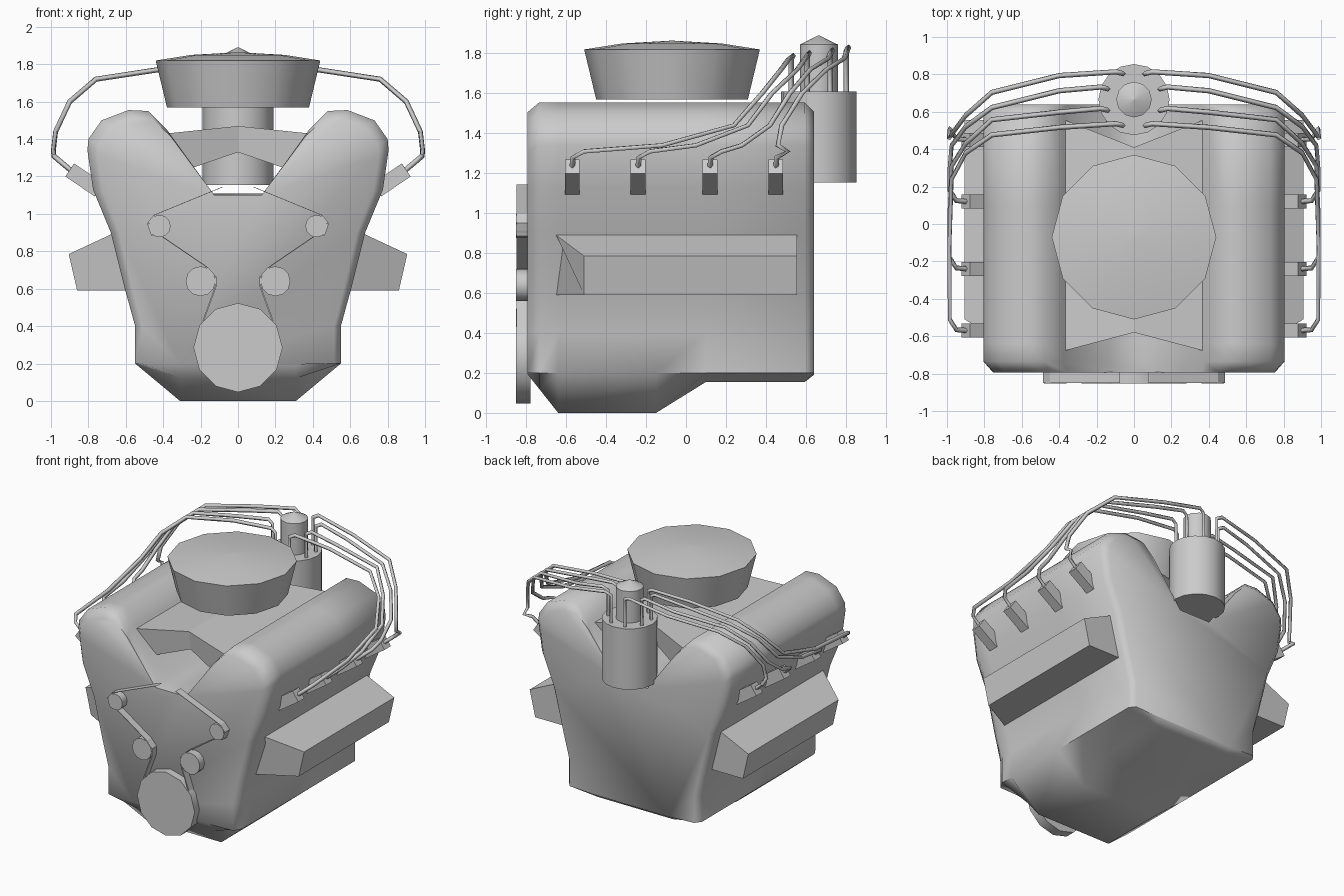
import bpy, bmesh
from math import sin, cos, pi, radians
from mathutils import Vector

if "Cube" in bpy.data.objects:
    bpy.data.objects.remove(bpy.data.objects["Cube"])


def loft(name, sections, angle=None, close=True):
    """Skin a list of equal-length point loops and cap both ends."""
    bm = bmesh.new()
    rings = [[bm.verts.new(p) for p in s] for s in sections]
    n = len(rings[0])
    for a, b in zip(rings, rings[1:]):
        for i in range(n):
            j = (i + 1) % n
            bm.faces.new((a[i], a[j], b[j], b[i]))
    if close:
        bm.faces.new(rings[0])
        bm.faces.new(rings[-1])
    bmesh.ops.recalc_face_normals(bm, faces=bm.faces)
    me = bpy.data.meshes.new(name)
    bm.to_mesh(me)
    bm.free()
    ob = bpy.data.objects.new(name, me)
    bpy.context.collection.objects.link(ob)
    if angle:
        bpy.ops.object.select_all(action='DESELECT')
        ob.select_set(True)
        bpy.context.view_layer.objects.active = ob
        bpy.ops.object.shade_smooth_by_angle(angle=radians(angle))
    return ob


def turned(name, rings, y, sides, angle=40):
    """Vertical round part from (radius, z) rings."""
    return loft(name, [[(r * sin(2 * pi * i / sides), y + r * cos(2 * pi * i / sides), z)
                        for i in range(sides)] for r, z in rings], angle)


def tube(name, pts, radius):
    cu = bpy.data.curves.new(name, 'CURVE')
    cu.dimensions = '3D'
    cu.bevel_depth = radius
    cu.bevel_resolution = 0
    cu.use_fill_caps = True
    sp = cu.splines.new('POLY')
    sp.points.add(len(pts) - 1)
    for p, co in zip(sp.points, pts):
        p.co = (*co, 1)
    ob = bpy.data.objects.new(name, cu)
    bpy.context.collection.objects.link(ob)


# V-shaped engine block with oil pan, lofted front to back
HALF = [(0.55, 0.2), (0.55, 0.4), (0.605, 0.6), (0.68, 0.9), (0.775, 1.13), (0.805, 1.34),
        (0.80, 1.40), (0.73, 1.5), (0.585, 1.555), (0.48, 1.55), (0.38, 1.45), (0.135, 1.11)]


def block_section(y, pan_z, inset):
    k = 1 - inset
    half = [(0.31, pan_z)] + [(x * k, z if z < 1 else 1 + (z - 1) * (1 - 1.4 * inset)) for x, z in HALF]
    return [(x, y, z) for x, z in half] + [(-x, y, z) for x, z in reversed(half)]


loft("engine_block", [block_section(*s) for s in (
    (-0.795, 0.195, 0.065), (-0.735, 0.12, 0), (-0.64, 0, 0), (-0.15, 0, 0),
    (0.1, 0.155, 0), (0.595, 0.155, 0), (0.64, 0.19, 0.06))], 60)

# Intake manifold bridging the valley, notched front and back
loft("intake_manifold", [
    [(x, f, t), (x, b, t), (x, b - 0.02, u), (x, f + 0.02, u)]
    for x, f, b, t, u in ((-0.38, -0.68, 0.56, 1.43, 1.20),
                          (0, -0.58, 0.41, 1.47, 1.33),
                          (0.38, -0.68, 0.56, 1.43, 1.20))])

# Air cleaner and distributor
turned("air_cleaner", [(0.38, 1.57), (0.44, 1.82), (0.25, 1.85), (0.01, 1.864)], -0.07, 12)
turned("distributor_body", [(0.19, 1.155), (0.19, 1.61)], 0.665, 16)
turned("distributor_cap", [(0.095, 1.6), (0.095, 1.845), (0.004, 1.89)], 0.665, 12)


# Front pulleys
def pulley(name, x, z, r, sides):
    loft(name, [[(x + r * sin(2 * pi * i / sides), y, z + r * cos(2 * pi * i / sides))
                 for i in range(sides)] for y in (-0.852, -0.78)], 40)


pulley("crank_pulley", 0, 0.285, 0.238, 12)

PLUG_Y = (-0.57, -0.24, 0.12, 0.45)
# Intermediate wire y positions per plug at three heights
WIRE_Y = ((0.38, 0.24, -0.12), (0.43, 0.31, 0.05), (0.52, 0.42, 0.28), (0.58, 0.48, 0.46))

for s, side in ((1, "right"), (-1, "left")):
    pulley(side + "_upper_pulley", s * 0.42, 0.935, 0.06, 12)
    pulley(side + "_lower_pulley", s * 0.2, 0.64, 0.08, 12)

    # Thin drive belt wrapped over the pulleys
    path = [(0.08, 1.145), (0.445, 0.995), (0.483, 0.95), (0.46, 0.885), (0.40, 0.875),
            (0.165, 0.715), (0.12, 0.665), (0.12, 0.61), (0.185, 0.43)]
    loft(side + "_belt", [[(s * (x + dx), y, z) for dx, y in
                           ((-0.004, -0.85), (0.004, -0.85), (0.004, -0.79), (-0.004, -0.79))]
                          for x, z in path])

    # Exhaust manifold with slanted front end
    prof = [(0.60, 0.59), (0.86, 0.59), (0.905, 0.785), (0.68, 0.89), (0.60, 0.89)]
    loft(side + "_exhaust_manifold", [
        [(s * x, -0.51 if x > 0.8 else -0.65, z) for x, z in prof],
        [(s * x, 0.555, z) for x, z in prof]])

    for n, (py, wy) in enumerate(zip(PLUG_Y, WIRE_Y)):
        # Spark plug boot
        axis, up = Vector((0.83, 0, 0.56)), Vector((-0.56, 0, 0.83))
        rings = []
        for d in (-0.19, 0):
            c = Vector((0.90, py, 1.235)) + axis * d
            rings.append([c + up * 0.042 * a + Vector((0, 0.037 * b, 0))
                          for a, b in ((-1, -1), (-1, 1), (1, 1), (1, -1))])
        loft(f"{side}_plug_boot_{n + 1}", [[(s * p.x, p.y, p.z) for p in r] for r in rings])

        # Ignition wire from distributor terminal to boot
        a = radians(-67.5 + 45 * n)
        tx, ty = 0.15 * cos(a), 0.665 + 0.15 * sin(a)
        h = 1.77 + 0.014 * n
        pts = [(tx, ty, 1.6), (tx, ty, h), (tx + 0.04, ty + 0.01, h + 0.02),
               (0.40, ty - 0.01, 1.775), (0.76, ty - 0.05 - 0.05 * (n > 1), 1.72),
               (0.90, wy[0], 1.60), (0.975, wy[1], 1.44), (0.987, wy[2], 1.34),
               (0.985, py + 0.06, 1.31), (0.95, py + 0.005, 1.28), (0.89, py, 1.23)]
        tube(f"{side}_ignition_wire_{n + 1}", [(s * x, y, z) for x, y, z in pts], 0.014)
